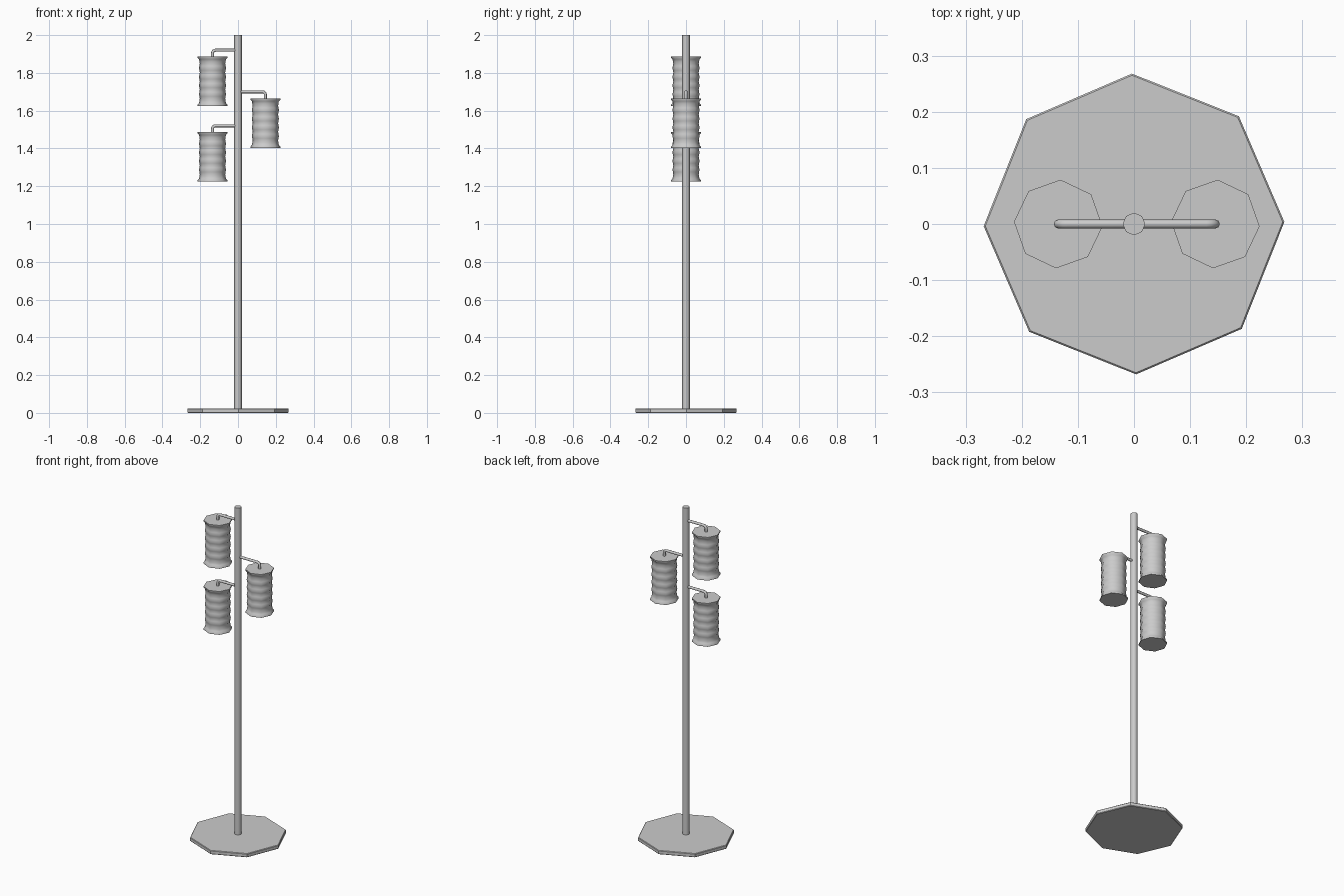
import bpy, bmesh, math

if "Cube" in bpy.data.objects:
    bpy.data.objects.remove(bpy.data.objects["Cube"])

def lathe(name, profile, x=0, z=0, sides=8, turn=0.0, smooth=50):
    """Closed solid turned from (radius, height) points."""
    bm = bmesh.new()
    rings = []
    for r, h in profile:
        rings.append([bm.verts.new((r * math.cos(turn + i * math.tau / sides),
                                    r * math.sin(turn + i * math.tau / sides), h))
                      for i in range(sides)])
    for a, b in zip(rings, rings[1:]):
        for i in range(sides):
            j = (i + 1) % sides
            bm.faces.new((a[i], a[j], b[j], b[i]))
    bm.faces.new(rings[0][::-1])
    bm.faces.new(rings[-1])
    mesh = bpy.data.meshes.new(name)
    bm.to_mesh(mesh)
    bm.free()
    ob = bpy.data.objects.new(name, mesh)
    ob.location = (x, 0, z)
    bpy.context.collection.objects.link(ob)
    bpy.ops.object.select_all(action='DESELECT')
    ob.select_set(True)
    bpy.context.view_layer.objects.active = ob
    bpy.ops.object.shade_smooth_by_angle(angle=math.radians(smooth))
    return ob

def arm(name, x, z, drop):
    """Thin rod from the pole that bends down into a shade."""
    s = math.copysign(1, x)
    bend = 0.016
    pts = [(0, z)]
    for k in range(5):
        a = math.pi / 2 * k / 4
        pts.append((x - s * bend * (1 - math.sin(a)), z - bend * (1 - math.cos(a))))
    pts.append((x, z - drop))
    cu = bpy.data.curves.new(name, 'CURVE')
    cu.dimensions = '3D'
    cu.bevel_depth = 0.008
    cu.bevel_resolution = 2
    cu.use_fill_caps = True
    sp = cu.splines.new('POLY')
    sp.points.add(len(pts) - 1)
    for p, (px, pz) in zip(sp.points, pts):
        p.co = (px, 0, pz, 1)
    sp.use_smooth = True
    ob = bpy.data.objects.new(name, cu)
    bpy.context.collection.objects.link(ob)

# Base plate and pole
lathe("base", [(0.265, 0), (0.268, 0.003), (0.268, 0.02), (0.265, 0.023)],
      turn=math.radians(0.8), smooth=30)
lathe("pole", [(0.02, 0.01), (0.02, 2.0)])

# Shade profile: flared rims with a gently scalloped body between
H = 0.262
shade = [(0.079, 0), (0.079, 0.007), (0.071, 0.016)]
waves = 5
step = (H - 0.032) / (waves * 4)
for k in range(1, waves * 4):
    shade.append((0.0695 + 0.0022 * math.cos(k * math.pi / 2), 0.016 + k * step))
shade += [(0.071, H - 0.016), (0.079, H - 0.007), (0.079, H)]

# Three hanging shades with their arms
for label, x, top, arm_z in (("upper", -0.135, 1.887, 1.92),
                             ("middle", 0.145, 1.665, 1.70),
                             ("lower", -0.135, 1.487, 1.52)):
    lathe(label + "_shade", shade, x, top - H, turn=math.radians(-3))
    arm(label + "_arm", x, arm_z, arm_z - top + 0.01)
